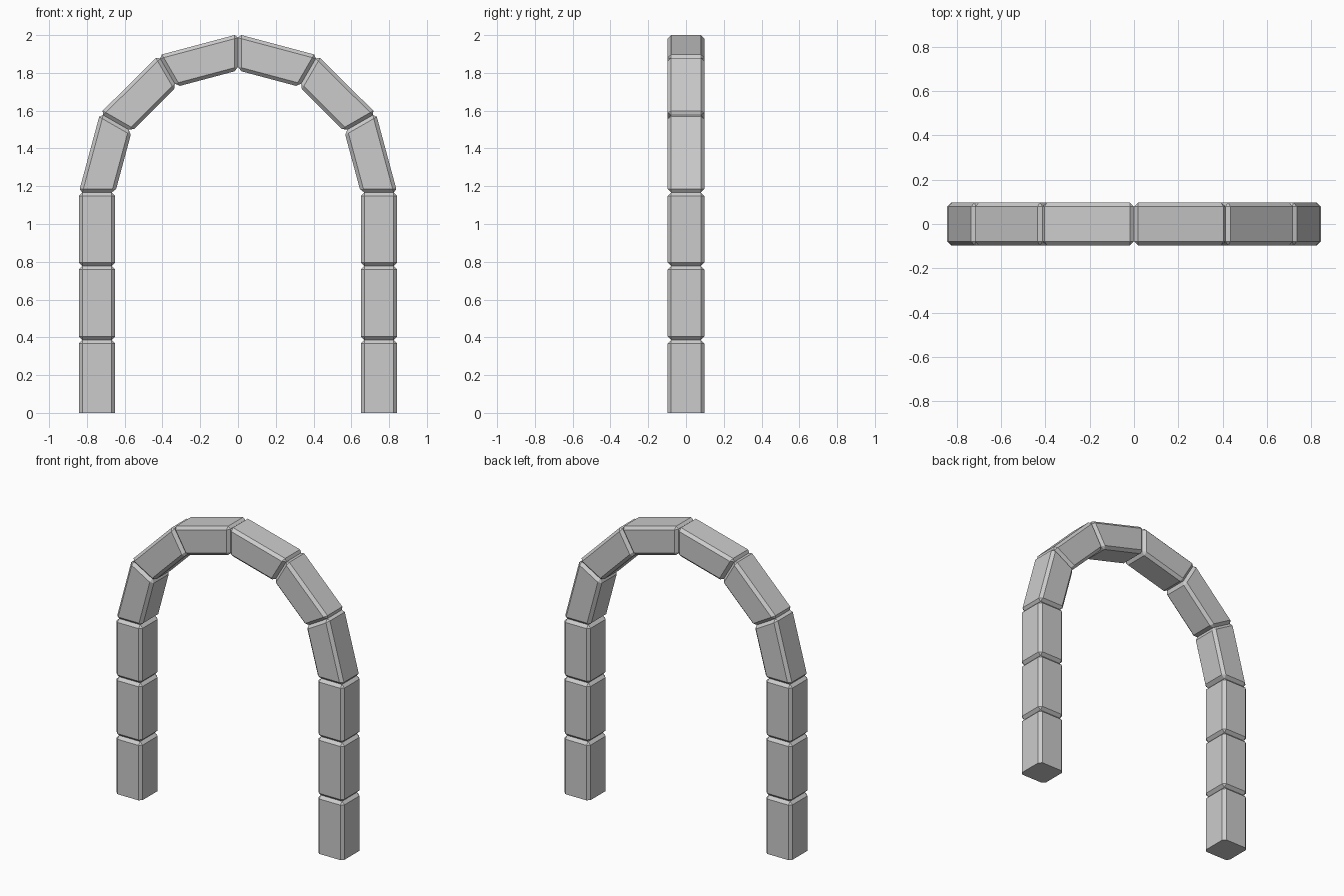
import bpy, bmesh
from math import radians, sin, cos

if "Cube" in bpy.data.objects:
    bpy.data.objects.remove(bpy.data.objects["Cube"])

R_IN, R_OUT = 0.65, 0.843   # inner and outer arch radius
HALF_DEPTH = 0.097
BEVEL = 0.0186
SPRING = 1.167              # height where the arch starts
SQUASH = 0.994              # slight vertical flattening of the arch


def make_block(name, quad):
    """Bevelled stone from a four-point profile in the xz plane."""
    bm = bmesh.new()
    front = [bm.verts.new((x, -HALF_DEPTH, z)) for x, z in quad]
    back = [bm.verts.new((x, HALF_DEPTH, z)) for x, z in quad]
    bm.faces.new(front)
    bm.faces.new(back[::-1])
    for i in range(4):
        j = (i + 1) % 4
        bm.faces.new((front[j], front[i], back[i], back[j]))
    bmesh.ops.recalc_face_normals(bm, faces=bm.faces)
    # Edges resting on the ground stay sharp
    edges = [e for e in bm.edges if max(v.co.z for v in e.verts) > 1e-5]
    bmesh.ops.bevel(bm, geom=edges, offset=BEVEL, offset_type='OFFSET',
                    segments=1, profile=0.5, affect='EDGES')
    bmesh.ops.recalc_face_normals(bm, faces=bm.faces)
    mesh = bpy.data.meshes.new(name)
    bm.to_mesh(mesh)
    bm.free()
    bpy.context.collection.objects.link(bpy.data.objects.new(name, mesh))


def arch_point(radius, degrees):
    a = radians(degrees)
    return radius * cos(a), SPRING + SQUASH * radius * sin(a)


for side, s in (("left", -1), ("right", 1)):
    # Straight column stones
    for i, (z0, z1) in enumerate(((0, 0.386), (0.386, 0.778), (0.778, SPRING))):
        make_block(f"{side}_column_block_{i + 1}",
                   [(s * R_IN, z0), (s * R_OUT, z0), (s * R_OUT, z1), (s * R_IN, z1)])
    # Mitred arch stones
    for i in range(3):
        a0, a1 = 30 * i, 30 * (i + 1)
        quad = [arch_point(R_IN, a0), arch_point(R_OUT, a0),
                arch_point(R_OUT, a1), arch_point(R_IN, a1)]
        make_block(f"{side}_arch_block_{i + 1}", [(s * x, z) for x, z in quad])
